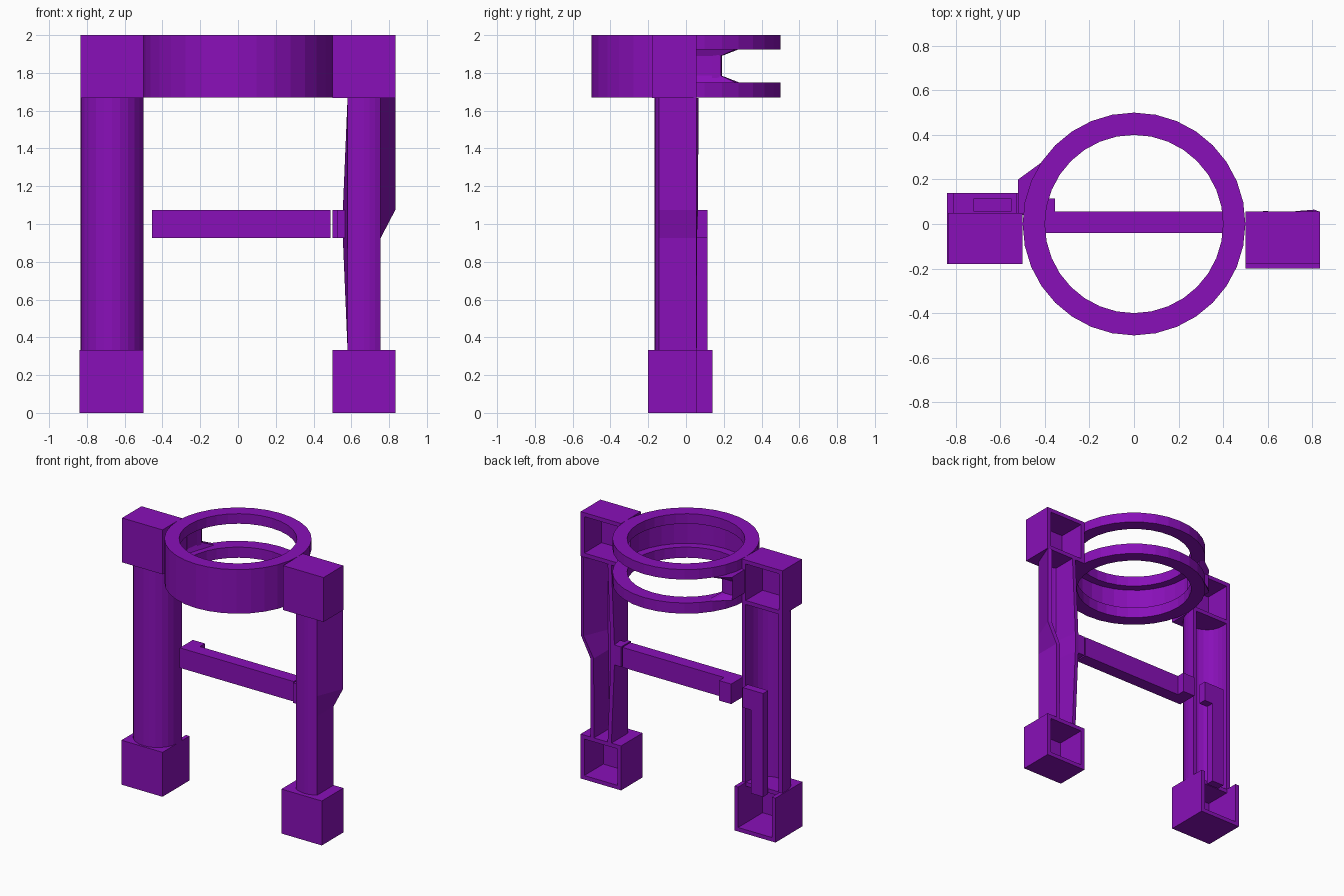
import bpy, bmesh
from math import cos, sin, pi, radians, sqrt

if "Cube" in bpy.data.objects:
    bpy.data.objects.remove(bpy.data.objects["Cube"])

mat = bpy.data.materials.new("purple")
mat.diffuse_color = (0.25, 0.005, 0.48, 1)
mat.use_nodes = True
mat.node_tree.nodes["Principled BSDF"].inputs["Base Color"].default_value = mat.diffuse_color


def finish(name, bm, shell=0):
    me = bpy.data.meshes.new(name)
    bm.to_mesh(me)
    bm.free()
    me.materials.append(mat)
    ob = bpy.data.objects.new(name, me)
    bpy.context.collection.objects.link(ob)
    if shell:
        m = ob.modifiers.new("wall", 'SOLIDIFY')
        m.thickness = shell
        m.offset = -1
        m.use_even_offset = True
    return ob


def box(name, x, y, z, open_sides="", shell=0):
    """Box from ranges; open_sides may hold B (back) and T (top)."""
    bm = bmesh.new()
    bmesh.ops.create_cube(bm, size=1)
    for v in bm.verts:
        v.co = [(r[0] + r[1]) / 2 + c * (r[1] - r[0]) for r, c in zip((x, y, z), v.co)]
    bm.normal_update()
    gone = [f for f in bm.faces if ("B" in open_sides and f.normal.y > .9)
            or ("T" in open_sides and f.normal.z > .9)]
    bmesh.ops.delete(bm, geom=gone, context='FACES')
    return finish(name, bm, shell)


def loft(name, levels, closed=False, shell=0):
    """Join plan outlines [(z, [(x, y), ...]), ...] going upward."""
    bm = bmesh.new()
    rows = [[bm.verts.new((x, y, z)) for x, y in pts] for z, pts in levels]
    n = len(rows[0])
    for a, b in zip(rows, rows[1:]):
        for i in range(n if closed else n - 1):
            j = (i + 1) % n
            bm.faces.new((a[i], a[j], b[j], b[i]))
    if closed:
        bm.faces.new(rows[0][::-1])
        bm.faces.new(rows[-1])
        bmesh.ops.recalc_face_normals(bm, faces=bm.faces)
    return finish(name, bm, shell)


def ring(name, r0, r1, z0, z1, first=0, last=32):
    """Annulus sector on a 32-sided circle."""
    bm = bmesh.new()
    full = last - first == 32
    secs = []
    for k in range(first, last + (0 if full else 1)):
        a = 2 * pi * k / 32
        secs.append([bm.verts.new((r * cos(a), r * sin(a), z))
                     for r, z in ((r0, z0), (r1, z0), (r1, z1), (r0, z1))])
    pairs = list(zip(secs, secs[1:])) + ([(secs[-1], secs[0])] if full else [])
    for a, b in pairs:
        for i in range(4):
            bm.faces.new((a[i], a[i - 1], b[i - 1], b[i]))
    if not full:
        bm.faces.new(secs[0])
        bm.faces.new(secs[-1])
    bmesh.ops.recalc_face_normals(bm, faces=bm.faces)
    return finish(name, bm)


# Ring: two plates with a front wall between, open at the back
ring("ring_top", 0.4, 0.5, 1.925, 2.0)
ring("ring_bottom", 0.4, 0.5, 1.67, 1.75)
ring("ring_wall", 0.46, 0.5, 1.75, 1.925, 14, 32)

# Chamfered gusset tying the ring to the left block
wide = [(-0.52, 0.04), (-0.45, 0.04), (-0.38, 0.26), (-0.41, 0.28), (-0.52, 0.2)]
slim = [(-0.52, 0.04), (-0.45, 0.04), (-0.43, 0.185), (-0.46, 0.19), (-0.52, 0.19)]
loft("gusset", [(1.75, wide), (1.785, slim), (1.89, slim), (1.925, wide)], True)

# Hollow shoulder blocks, open at the back
T = 0.03
box("left_shoulder", (-0.835, -0.5), (-0.18, 0.05), (1.667, 2.0), "B", T)
box("right_shoulder", (0.5, 0.835), (-0.18, 0.055), (1.667, 2.0), "B", T)

# Hollow feet; the left one is deeper with a shorter lid
box("right_foot", (0.5, 0.835), (-0.2, 0.055), (0, 0.333), "B", T)
box("left_foot", (-0.84, -0.5), (-0.18, 0.14), (0, 0.333), "BT", T)
box("left_foot_lid", (-0.82, -0.52), (-0.165, 0.045), (0.303, 0.333))

# Left leg: half-round shell
R = 0.167
arc = [(-0.667 + R * cos(a), R * sin(a)) for a in (radians(180 + 15 * i) for i in range(13))]
prof = [(-0.667 - R, 0.05)] + arc + [(-0.667 + R, 0.05)]
loft("left_leg", [(0.333, prof), (1.667, prof)], shell=T)


# Right leg: shallow rounded front with side walls that flare toward the back
def leg_profile(back_left, back_right):
    front = [(x, -sqrt(R * R - (x - 0.667) ** 2))
             for x in (0.58 + 0.175 * i / 6 for i in range(7))]
    return [(back_left, 0.055)] + front + [(back_right, 0.055)]


loft("right_leg", [(0.333, leg_profile(0.58, 0.755)), (0.925, leg_profile(0.555, 0.755)),
                   (1.075, leg_profile(0.555, 0.833)), (1.667, leg_profile(0.58, 0.833))],
     shell=T)

# Crossbar with end block and right-hand socket
Z = (0.925, 1.075)
box("crossbar", (-0.455, 0.49), (-0.04, 0.055), Z)
box("crossbar_end", (-0.455, -0.355), (0.05, 0.115), Z)
box("socket_plate", (0.5, 0.53), (-0.06, 0.055), Z)
box("socket_neck", (0.53, 0.58), (-0.03, 0.055), Z)

# L-shaped lever behind the left leg
box("lever_arm", (-0.72, -0.55), (0.055, 0.115), Z)
box("lever_post", (-0.72, -0.62), (0.055, 0.115), (0.3, 0.925))
